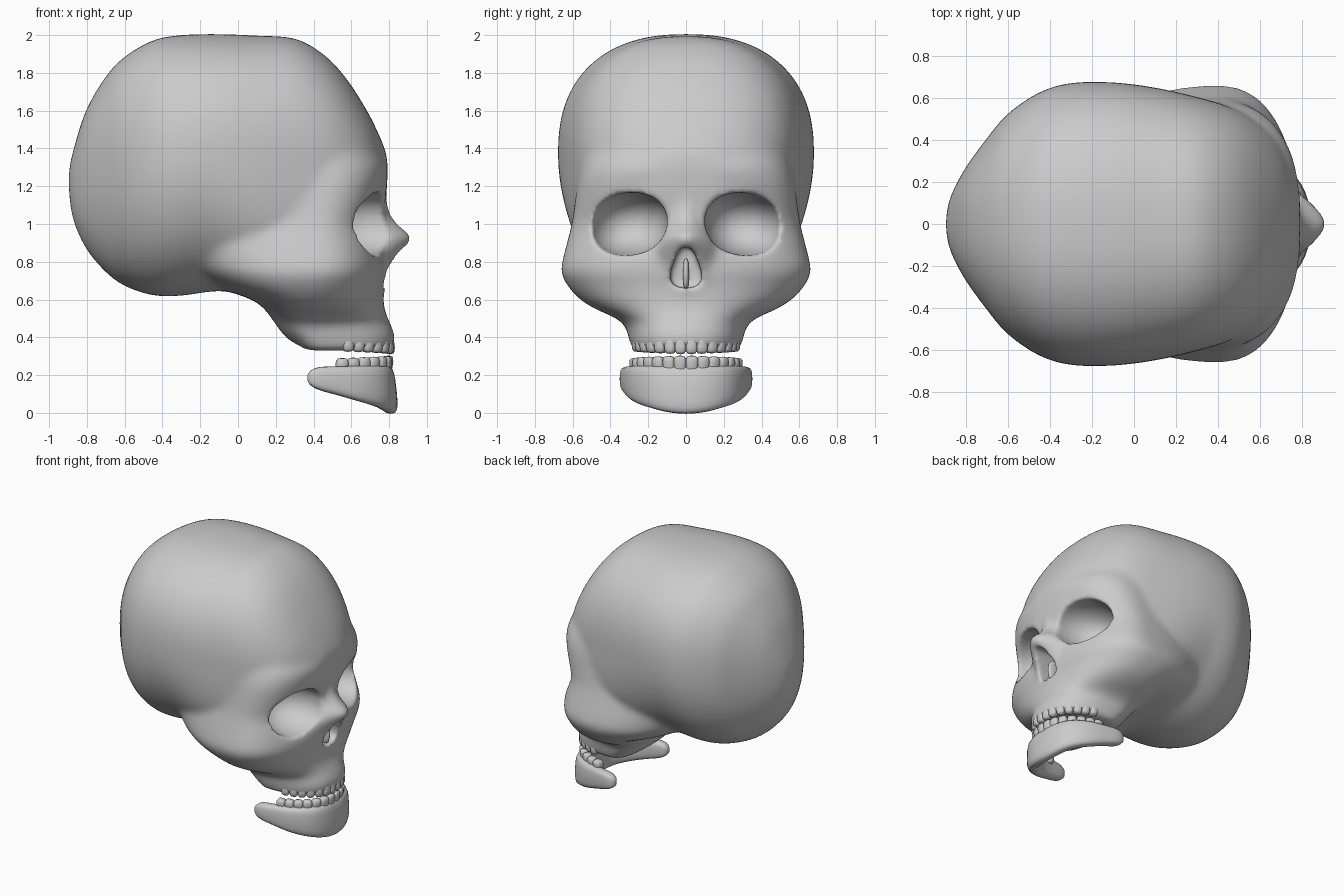
import bpy, bmesh, math
from mathutils import Vector

if "Cube" in bpy.data.objects:
    bpy.data.objects.remove(bpy.data.objects["Cube"])

VOXEL = 0.015


def spow(v, e):
    return math.copysign(abs(v) ** e, v)


def resample(rows, k=5):
    """Smooth (Catmull-Rom) interpolation of a table of stations."""
    out = []
    for i in range(len(rows) - 1):
        p = [rows[max(i - 1, 0)], rows[i], rows[i + 1], rows[min(i + 2, len(rows) - 1)]]
        for j in range(k):
            t = j / k
            out.append([0.5 * (2 * b + (c - a) * t + (2 * a - 5 * b + 4 * c - d) * t * t
                               + (3 * b - a - 3 * c + d) * t ** 3) for a, b, c, d in zip(*p)])
    return out + [list(rows[-1])]


def loft(bm, rings):
    vs = [[bm.verts.new(p) for p in r] for r in rings]
    n = len(vs[0])
    for a, b in zip(vs, vs[1:]):
        for i in range(n):
            bm.faces.new((a[i], a[(i + 1) % n], b[(i + 1) % n], b[i]))
    bm.faces.new(vs[0])
    bm.faces.new(vs[-1])


def finish(bm, name):
    bmesh.ops.recalc_face_normals(bm, faces=bm.faces[:])
    for f in bm.faces:
        f.smooth = True
    me = bpy.data.meshes.new(name)
    bm.to_mesh(me)
    bm.free()
    ob = bpy.data.objects.new(name, me)
    bpy.context.collection.objects.link(ob)
    return ob


def angles(n):
    return [2 * math.pi * i / n for i in range(n)]


def section_x(x, zl, zh, w, n=96):
    # upright cross-section of the braincase, boxier below towards the face
    zm = zl + 0.54 * (zh - zl)
    low = 2.1 + .9 * min(max((x + .2) / .5, 0), 1)
    pts = []
    for a in angles(n):
        s = math.sin(a)
        e, h = (2 / 2.35, zh - zm) if s > 0 else (2 / low, zm - zl)
        pts.append((x, w * spow(math.cos(a), e), zm + h * spow(s, e)))
    return pts


def section_z(z, xf, xw, w, xb, nf=2.3, nb=2.4, n=80):
    # level cross-section: front xf, widest at xw, back xb
    pts = []
    for a in angles(n):
        c = math.cos(a)
        e, l = (2 / nf, xf - xw) if c > 0 else (2 / nb, xw - xb)
        pts.append((xw + l * spow(c, e), w * spow(math.sin(a), e), z))
    return pts


def ellipsoid(bm, c, r, power=1.0, seg=32):
    vs = bmesh.ops.create_uvsphere(bm, u_segments=seg, v_segments=seg // 2, radius=1)['verts']
    for v in vs:
        v.co = Vector([c[i] + r[i] * spow(v.co[i], power) for i in range(3)])
    return vs


# Braincase: x, bottom, top, half width
cranium = [(-.897, 1.19, 1.27, .03), (-.875, 1.03, 1.38, .13), (-.805, .87, 1.6, .265),
           (-.7, .745, 1.78, .41), (-.6, .672, 1.885, .527), (-.45, .622, 1.972, .628),
           (-.3, .62, 2.0, .672), (-.1, .645, 2.005, .675), (.1, .62, 1.997, .65),
           (.3, .62, 1.982, .605), (.45, .65, 1.9, .56), (.57, .7, 1.775, .5),
           (.68, .78, 1.605, .41), (.75, .92, 1.465, .28), (.79, 1.2, 1.36, .14)]
# Face: z, front, x of widest point, half width, back, front squareness
face = [(1.5, .65, .33, .46, 0, 2.3), (1.4, .745, .36, .525, 0, 2.5), (1.31, .792, .38, .555, -.1, 2.6),
        (1.22, .785, .4, .575, -.2, 2.6), (1.1, .76, .41, .59, -.3, 2.4),
        (1.0, .75, .41, .605, -.38, 2.15), (.9, .765, .41, .63, -.38, 2.2),
        (.8, .78, .41, .655, -.3, 2.25), (.74, .78, .4, .66, -.24, 2.25),
        (.67, .77, .38, .625, -.12, 2.2), (.6, .77, .37, .56, .07, 2.2),
        (.55, .775, .37, .48, .14, 2.2), (.51, .79, .36, .39, .17, 2.3),
        (.47, .807, .37, .33, .2, 2.3), (.42, .828, .4, .31, .235, 2.4),
        (.37, .828, .43, .297, .29, 2.4), (.33, .81, .45, .28, .34, 2.4)]
# Nose bridge: z, front, half width
nose = [(1.18, .78, .06), (1.05, .81, .09), (.98, .87, .12), (.93, .925, .15),
        (.87, .885, .18), (.8, .84, .17), (.72, .81, .15), (.65, .78, .12)]

bm = bmesh.new()
loft(bm, [section_x(*r) for r in resample(cranium)])
loft(bm, [section_z(*r) for r in resample(face)])
loft(bm, [section_z(z, xf, .73, w, .6, 1.5) for z, xf, w in resample(nose)])
skull = finish(bm, "skull")

# Hollows: eye sockets, nose opening, palate
bm = bmesh.new()
for s in (-1, 1):
    eye = ellipsoid(bm, (0, 0, 0), (.28, .206, .166), .93)
    for v in eye:
        v.co.z -= .06 * v.co.y
        v.co += Vector((.725, .304, 1.0))
        v.co.y *= s
pear = [(.662, .03), (.68, .07), (.715, .085), (.76, .077), (.81, .06), (.85, .042), (.878, .02)]
outline = [(w, z) for z, w in pear] + [(-w, z) for z, w in reversed(pear)]
loft(bm, [[(x, y, z) for y, z in outline] for x in (.66, .82, 1.0)])
ellipsoid(bm, (.48, 0, .32), (.25, .19, .09))
cutter = finish(bm, "hollow_cutter")
cutter.hide_render = True
cutter.hide_set(True)


def remesh(ob):
    m = ob.modifiers.new("remesh", 'REMESH')
    m.mode = 'VOXEL'
    m.voxel_size = VOXEL
    m.use_smooth_shade = True


remesh(skull)
m = skull.modifiers.new("blend", 'SMOOTH')
m.factor = 0.5
m.iterations = 22
m = skull.modifiers.new("hollows", 'BOOLEAN')
m.operation = 'DIFFERENCE'
m.solver = 'EXACT'
m.object = cutter
remesh(skull)
m = skull.modifiers.new("soften", 'SMOOTH')
m.factor = 0.5
m.iterations = 7

# Septum inside the nose opening
bm = bmesh.new()
ellipsoid(bm, (.71, 0, .735), (.06, .018, .085), .8, 16)
finish(bm, "nasal_septum")

# Lower jaw: centre line x, y, top, bottom, half thickness
half = [(.795, 0, .25, -.006, .045), (.785, .1, .25, .004, .045), (.74, .195, .25, .03, .045),
        (.64, .265, .25, .06, .042), (.52, .297, .247, .095, .042), (.43, .312, .243, .12, .04),
        (.385, .315, .225, .145, .03), (.368, .315, .2, .17, .012)]
path = resample([(x, -y, t, b, h) for x, y, t, b, h in reversed(half[1:])] + half, 3)
rings = []
for i, (x, y, top, bot, th) in enumerate(path):
    p, q = path[max(i - 1, 0)], path[min(i + 1, len(path) - 1)]
    nrm = Vector((q[1] - p[1], p[0] - q[0], 0)).normalized()
    chin = .02 * max(0, 1 - abs(y) / .25)
    ring = []
    for a in angles(20):
        u, v = spow(math.cos(a), .6), spow(math.sin(a), .6)
        d = nrm * (th * u - chin * v * .7)
        ring.append((x + d.x, y + d.y, (top + bot) / 2 + (top - bot) / 2 * v))
    rings.append(ring)
bm = bmesh.new()
loft(bm, rings)
jaw = finish(bm, "lower_jaw")
m = jaw.modifiers.new("soften", 'SMOOTH')
m.iterations = 2


# Teeth spaced evenly along a dental arch
def teeth(name, count, cx, a, b, tmax, zc, hz, root):
    def at(t):
        return Vector((cx + a * spow(math.cos(t), .87), b * spow(math.sin(t), .87), 0))
    ts = [-tmax + 2 * tmax * i / 400 for i in range(401)]
    run = [0.0]
    for t0, t1 in zip(ts, ts[1:]):
        run.append(run[-1] + (at(t1) - at(t0)).length)
    pitch = run[-1] / count
    bm = bmesh.new()
    for k in range(count):
        i = min(range(401), key=lambda j: abs(run[j] - (k + .5) * pitch))
        c = at(ts[i])
        tan = (at(ts[min(i + 2, 400)]) - at(ts[max(i - 2, 0)])).normalized()
        nrm = Vector((tan.y, -tan.x, 0))
        back = abs(k - (count - 1) / 2) / count
        for v in ellipsoid(bm, (0, 0, 0), (1, 1, 1), .6, 14):
            u, w, z = v.co
            taper = 1 - .1 * (1 + z * root)
            # roots lean inwards into the gum
            lean = -.008 * (1 + z * root)
            v.co = c + tan * u * pitch * .58 * taper + nrm * (w * (.03 + .012 * back) + lean)
            v.co.z = zc + z * hz + root * .03 * back
    finish(bm, name)


teeth("upper_teeth", 14, .42, .386, .272, 1.27, .374, .065, 1)
teeth("lower_teeth", 14, .42, .378, .28, 1.35, .25, .055, -1)
